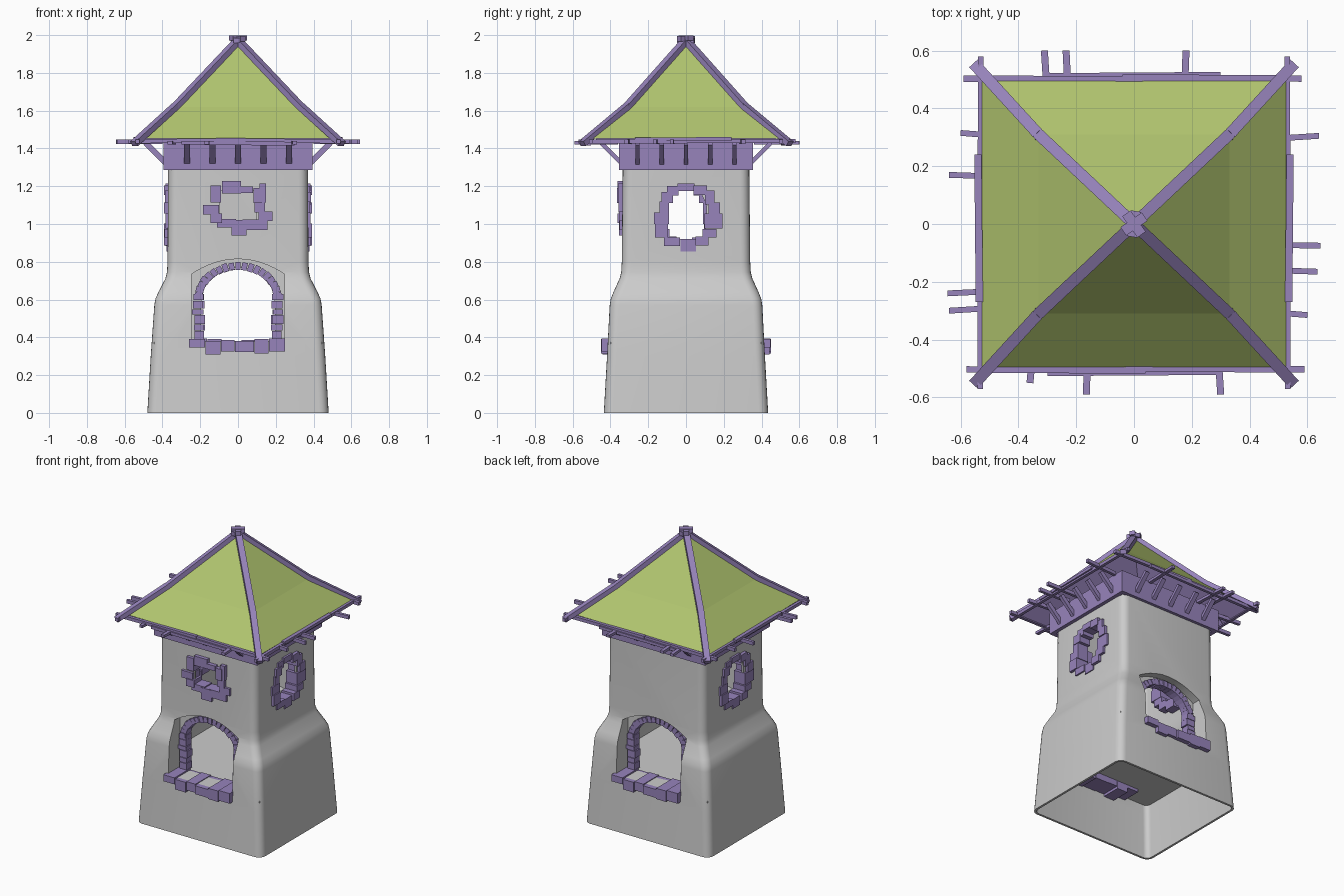
import bpy, bmesh, math, random
from mathutils import Vector, Matrix

if "Cube" in bpy.data.objects:
    bpy.data.objects.remove(bpy.data.objects["Cube"])

random.seed(4)


def material(name, col):
    m = bpy.data.materials.new(name)
    m.diffuse_color = (*col, 1)
    m.use_nodes = True
    m.node_tree.nodes["Principled BSDF"].inputs["Base Color"].default_value = m.diffuse_color
    return m


PURPLE = material("trim_purple", (0.31, 0.23, 0.50))
GREEN = material("roof_green", (0.44, 0.56, 0.16))


def finish(bm, name, mat=None, smooth=False, normals=True):
    if normals:
        bmesh.ops.recalc_face_normals(bm, faces=bm.faces)
    me = bpy.data.meshes.new(name)
    bm.to_mesh(me)
    bm.free()
    ob = bpy.data.objects.new(name, me)
    bpy.context.collection.objects.link(ob)
    if mat:
        me.materials.append(mat)
    if smooth:
        bpy.ops.object.select_all(action='DESELECT')
        ob.select_set(True)
        bpy.context.view_layer.objects.active = ob
        bpy.ops.object.shade_smooth_by_angle(angle=math.radians(35))
    return ob


def box(bm, c, size, rot=Matrix()):
    bmesh.ops.create_cube(bm, size=1, matrix=Matrix.Translation(c) @ rot.to_4x4() @ Matrix.Diagonal((*size, 1)))


def beam(bm, p, q, w, h):
    p, q = Vector(p), Vector(q)
    d = q - p
    box(bm, (p + q) / 2, (w, h, d.length), d.to_track_quat('Z', 'Y').to_matrix())


def turned_copy(bm):
    # the opposite side is the same part turned half way round
    geo = bmesh.ops.duplicate(bm, geom=bm.verts[:] + bm.edges[:] + bm.faces[:])["geom"]
    vs = [v for v in geo if isinstance(v, bmesh.types.BMVert)]
    bmesh.ops.rotate(bm, verts=vs, cent=(0, 0, 0), matrix=Matrix.Rotation(math.pi, 3, 'Z'))


def prism(bm, pts, a, b):
    lo, hi = [[bm.verts.new(f(p)) for p in pts] for f in (a, b)]
    n = len(pts)
    bm.faces.new(lo)
    bm.faces.new(hi[::-1])
    for i in range(n):
        bm.faces.new((lo[i], lo[(i + 1) % n], hi[(i + 1) % n], hi[i]))


# Tower wall: thin lofted shell with rounded corners (z, half x, half y)
RINGS = [(0, .48, .435), (.3, .462, .418), (.57, .443, .404), (.605, .437, .398), (.64, .421, .384),
         (.71, .385, .352), (.745, .376, .343), (.8, .373, .34), (1.3, .37, .335), (1.42, .37, .335)]


def wall_y(z):
    for (z0, _, y0), (z1, _, y1) in zip(RINGS, RINGS[1:]):
        if z <= z1:
            return y0 + (y1 - y0) * (z - z0) / (z1 - z0)


def rounded(hx, hy, r, n=5):
    out = []
    for k, (sx, sy) in enumerate(((1, 1), (-1, 1), (-1, -1), (1, -1))):
        for i in range(n + 1):
            a = math.pi / 2 * (k + i / n)
            out.append((sx * (hx - r) + r * math.cos(a), sy * (hy - r) + r * math.sin(a)))
    return out


T = .015
bm = bmesh.new()
loops = [[bm.verts.new((x, y, z)) for x, y in rounded(hx, hy, .05)] for z, hx, hy in RINGS]
loops += [[bm.verts.new((x, y, z)) for x, y in rounded(hx - T, hy - T, .05 - T)] for z, hx, hy in RINGS[::-1]]
for a, b in zip(loops, loops[1:] + loops[:1]):
    for i in range(len(a)):
        j = (i + 1) % len(a)
        bm.faces.new((a[i], a[j], b[j], b[i]))
tower = finish(bm, "tower_wall")

# Outlines of the gateway recess and of the arch inside it
side_z = [.38, .5, .57, .605, .64, .71, .735]
arc = [math.pi * (1 - i / 14) for i in range(1, 14)]
outer = [(-.245, z) for z in side_z]
outer += [(.245 * math.cos(a), .735 + .08 * math.sin(a) ** 2) for a in arc]
outer += [(.245, z) for z in side_z[::-1]]
inner_z = [.38 + .2 * i / 6 for i in range(7)]
inner = [(-.195, z) for z in inner_z]
inner += [(.195 * math.cos(a), .58 + .19 * math.sin(a)) for a in arc]
inner += [(.195, z) for z in inner_z[::-1]]

# Cutter: gateways, side windows and the small front window
bm = bmesh.new()
prism(bm, outer, lambda p: (p[0], -1, p[1]), lambda p: (p[0], 1, p[1]))
win = [(-.1, .92), (.1, .92), (.11, 1.1), (.07, 1.18), (-.07, 1.18), (-.1, 1.1)]
prism(bm, win, lambda p: (-1, p[0], p[1]), lambda p: (1, p[0], p[1]))
box(bm, (0, -.4, 1.095), (.19, .4, .16))
cutter = finish(bm, "opening_cutter")
cutter.hide_render = True
mod = tower.modifiers.new("openings", 'BOOLEAN')
mod.operation, mod.object, mod.solver = 'DIFFERENCE', cutter, 'EXACT'
bpy.context.view_layer.objects.active = tower
tower.select_set(True)
bpy.ops.object.modifier_apply(modifier=mod.name)
bpy.data.objects.remove(cutter)
bpy.ops.object.shade_smooth_by_angle(angle=math.radians(35))

# Gateway recess: jambs running back from the wall, then a plate with the arch hole
bm = bmesh.new()
PY = -.285
rows = [[bm.verts.new((x, .002 - wall_y(z), z)) for x, z in outer],
        [bm.verts.new((x, PY, z)) for x, z in outer],
        [bm.verts.new((x, PY, z)) for x, z in inner]]
for a, b in zip(rows, rows[1:]):
    for i in range(len(a) - 1):
        bm.faces.new((a[i], a[i + 1], b[i + 1], b[i]))
bm.faces.new((rows[0][0], rows[1][0], rows[1][-1], rows[0][-1]))
turned_copy(bm)
finish(bm, "gateway_recess", smooth=True)

# Floor inside
bm = bmesh.new()
box(bm, (0, 0, .37), (.89, .80, .01))
finish(bm, "floor")

# Gateway stones: columns, arch and sill
bm = bmesh.new()
for s in (-1, 1):
    z = .385
    for h in (.05, .035, .05, .03, .045, .035):
        box(bm, (s * (.208 + random.uniform(-.005, .005)), -.278, z + h / 2),
            (.056 + random.uniform(-.006, .008), .06, h - .003))
        z += h
N = 19
for i in range(N):
    a = math.pi * (i + .5) / N
    box(bm, (.208 * math.cos(a), -.278, .612 + .165 * math.sin(a)),
        (.036 + random.uniform(0, .01), .055 + random.uniform(0, .015), .029), Matrix.Rotation(-a, 3, 'Y'))
x = -.26
for w, top, low in ((.085, .39, .345), (.08, .38, .31), (.07, .385, .325), (.1, .38, .322), (.075, .39, .315), (.085, .395, .325)):
    f = -.445 + random.uniform(-.006, .008)
    box(bm, (x + w / 2, (f - .27) / 2, (top + low) / 2), (w, -.27 - f, top - low))
    x += w + .003
turned_copy(bm)
finish(bm, "gateway_stones", PURPLE)

# Small front window stones (x, z, width, height)
bm = bmesh.new()
for x, z, w, h in ((-.143, 1.075, .085, .05), (-.118, 1.16, .055, .09), (-.115, 1.03, .06, .05),
                   (-.035, 1.195, .1, .065), (.045, 1.182, .07, .035), (.132, 1.165, .035, .1),
                   (.105, 1.15, .045, .08), (.115, 1.09, .055, .06), (.145, 1.04, .075, .05),
                   (.09, .995, .13, .055), (.005, .98, .08, .08), (-.06, 1.005, .1, .045)):
    f = -.36 + random.uniform(-.006, .008)
    box(bm, (x, (f - .27) / 2, z), (w, -.27 - f, h))
finish(bm, "front_window_stones", PURPLE)

# Side window stones (y, z, width, height)
bm = bmesh.new()
for y, z, w, h in ((.012, .888, .08, .065), (-.075, .905, .085, .045), (.085, .91, .07, .05),
                   (.125, .95, .075, .045), (.145, 1.015, .095, .08), (.15, 1.085, .06, .06),
                   (.125, 1.14, .05, .075), (-.13, .965, .07, .075), (-.13, 1.03, .08, .06),
                   (-.115, 1.09, .05, .06), (-.1, 1.14, .06, .06), (-.07, 1.175, .06, .05),
                   (0, 1.195, .09, .04), (.075, 1.178, .07, .05)):
    f = .387 + random.uniform(-.008, .006)
    box(bm, ((f + .3) / 2, y, z), (f - .3, w, h))
turned_copy(bm)
finish(bm, "side_window_stones", PURPLE)

# Timber band under the eaves
bm = bmesh.new()
for s in (-1, 1):
    box(bm, (0, s * .34, 1.36), (.79, .03, .15))
    box(bm, (s * .38, 0, 1.36), (.03, .65, .15))
finish(bm, "timber_band", PURPLE)

# Slanted eave struts
bm = bmesh.new()
for k in (-.27, -.135, 0, .135, .27):
    for s in (-1, 1):
        beam(bm, (k, s * .345, 1.325), (k, s * .45, 1.43), .03, .022)
        beam(bm, (s * .385, k * .95, 1.325), (s * .49, k * .95, 1.43), .022, .03)
finish(bm, "eave_struts", PURPLE)


# Roof skin with a bent slope, and its purple lining below
def roof(name, drop, mat):
    bm = bmesh.new()
    rr = [[bm.verts.new((sx * hx, sy * hy, z - drop)) for sx, sy in ((1, 1), (-1, 1), (-1, -1), (1, -1))]
          for hx, hy, z in ((.525, .495, 1.452), (.33, .31, 1.62))]
    tip = bm.verts.new((0, 0, 1.97 - drop))
    for i in range(4):
        j = (i + 1) % 4
        bm.faces.new((rr[0][i], rr[0][j], rr[1][j], rr[1][i]))
        bm.faces.new((rr[1][i], rr[1][j], tip))
    finish(bm, name, mat, normals=False)


roof("roof", 0, GREEN)
roof("roof_lining", .02, PURPLE)

# Hip beams and the crossed blocks at the peak
bm = bmesh.new()
for sx in (-1, 1):
    for sy in (-1, 1):
        beam(bm, (sx * .55, sy * .55, 1.425), (sx * .33, sy * .31, 1.625), .04, .03)
        beam(bm, (sx * .335, sy * .315, 1.618), (0, 0, 1.972), .04, .03)
for a, z in ((.6, 1.985), (2.2, 1.98), (1.4, 1.972)):
    box(bm, (0, 0, z), (.09, .035, .028), Matrix.Rotation(a, 3, 'Z'))
finish(bm, "hip_beams", PURPLE)

# Eave beams along the four edges
bm = bmesh.new()
for s in (-1, 1):
    beam(bm, (-.59 * s, s * .503, 1.437), (.03 * s, s * .5, 1.443), .022, .022)
    beam(bm, (-.04 * s, s * .507, 1.445), (.58 * s, s * .503, 1.437), .022, .022)
    beam(bm, (-.3 * s, s * .512, 1.425), (.3 * s, s * .516, 1.43), .02, .02)
    beam(bm, (s * .532, -.57, 1.437), (s * .53, .58, 1.44), .02, .022)
    beam(bm, (s * .535, -.27, 1.448), (s * .54, .24, 1.45), .025, .02)
finish(bm, "eave_beams", PURPLE)

# Rafter ends poking out past the eaves (position along edge, tip)
bm = bmesh.new()
for x, y in ((-.31, .6), (-.235, .6), (.18, .6), (-.36, -.55), (-.165, -.59), (.3, -.59)):
    beam(bm, (x * .95, math.copysign(.36, y), 1.43), (x, y, 1.43), .024, .018)
for x, y in ((-.6, .315), (-.64, .17), (-.645, -.24), (-.64, -.3), (.64, .305), (.645, -.075), (.635, -.165), (.6, -.315)):
    beam(bm, (math.copysign(.4, x), y * .95, 1.435), (x, y, 1.435), .02, .024)
finish(bm, "rafter_ends", PURPLE)
